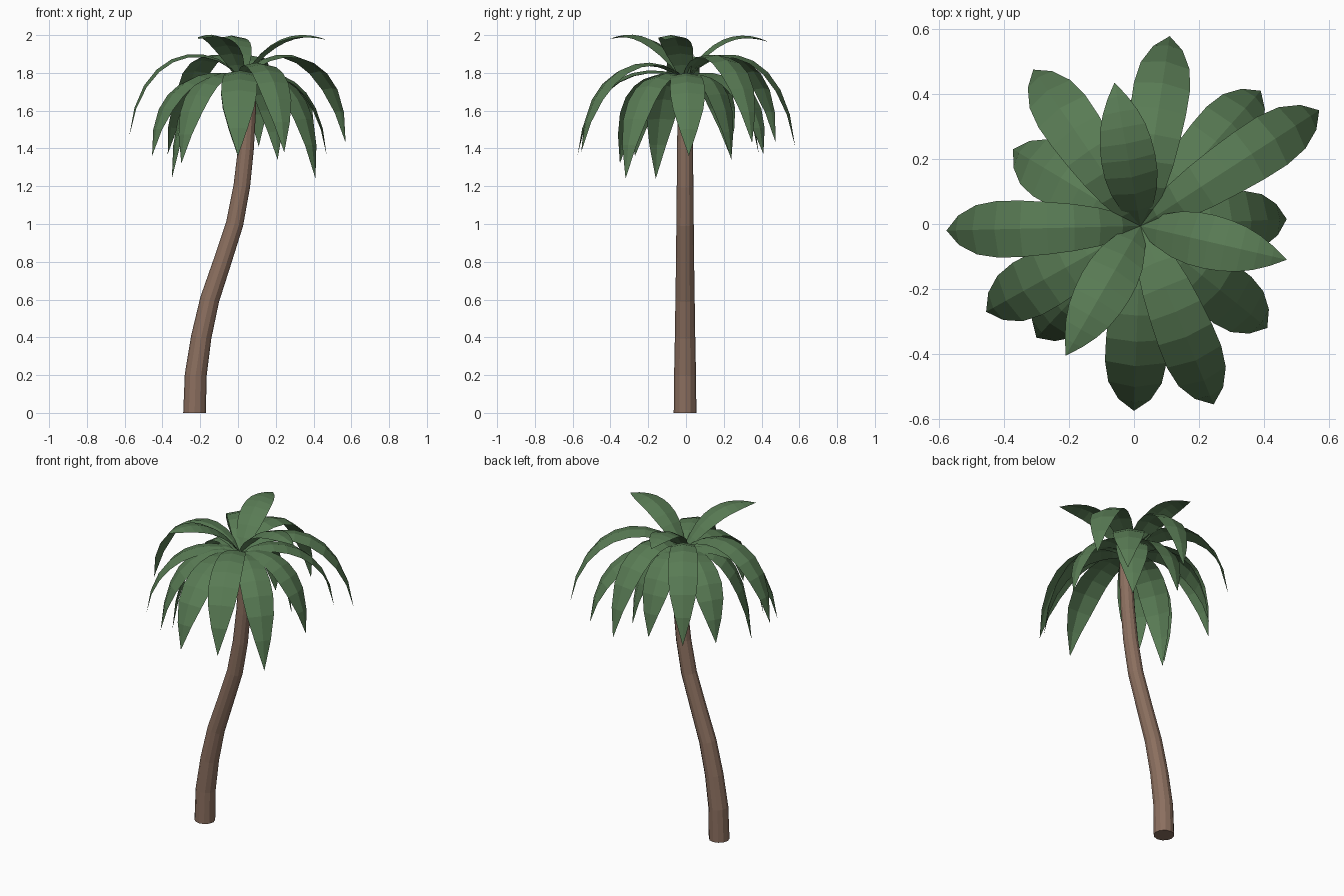
import bpy, math
from mathutils import Vector

if "Cube" in bpy.data.objects:
    bpy.data.objects.remove(bpy.data.objects["Cube"])


def material(name, rgb):
    m = bpy.data.materials.new(name)
    m.diffuse_color = (*rgb, 1)
    m.use_nodes = True
    m.node_tree.nodes["Principled BSDF"].inputs["Base Color"].default_value = m.diffuse_color
    return m


def mesh_object(name, verts, faces, mat):
    me = bpy.data.meshes.new(name)
    me.from_pydata(verts, [], faces)
    me.materials.append(mat)
    ob = bpy.data.objects.new(name, me)
    bpy.context.collection.objects.link(ob)
    return ob


BARK = material("bark", (0.26, 0.16, 0.115))
LEAF = material("leaf", (0.10, 0.20, 0.09))

# Trunk: S-curved tapering tube; rows are x, z, radius
PATH = [(-.23, 0, .06), (-.224, .2, .058), (-.195, .4, .054), (-.15, .6, .051),
        (-.083, .8, .048), (-.018, 1, .046), (.02, 1.2, .044), (.042, 1.4, .042),
        (.055, 1.6, .04), (.056, 1.74, .036)]
N = 12
verts, faces = [], []
for i, (x, z, r) in enumerate(PATH):
    a, b = PATH[max(i - 1, 0)], PATH[min(i + 1, len(PATH) - 1)]
    t = Vector((b[0] - a[0], 0, b[1] - a[1])).normalized()
    if i == 0:
        t = Vector((0, 0, 1))
    u = Vector((t.z, 0, -t.x))
    for k in range(N):
        ang = 2 * math.pi * k / N
        verts.append(Vector((x, -.005, z)) + u * r * math.cos(ang)
                     + Vector((0, r * math.sin(ang), 0)))
for i in range(len(PATH) - 1):
    for k in range(N):
        j = (k + 1) % N
        faces.append((i * N + k, i * N + j, (i + 1) * N + j, (i + 1) * N + k))
faces += [tuple(reversed(range(N))), tuple(range((len(PATH) - 1) * N, len(PATH) * N))]
mesh_object("trunk", verts, faces, BARK)

# Fronds: arched leaf strips with a slight central ridge, ending in a point
BROAD = [.02, .042, .062, .076, .085, .091, .092, .08, .048, 0]
POINTED = [.022, .05, .072, .082, .084, .08, .071, .054, .03, 0]
CROWN = Vector((.02, -.006, 1.765))


def frond(name, tip, arch, widths, pull, scale):
    tip = Vector(tip)
    d = Vector((tip.x - CROWN.x, tip.y - CROWN.y, 0))
    reach = d.length
    d.normalize()
    side = Vector((-d.y, d.x, 0))
    ctrl = [CROWN.copy(), CROWN + d * reach * pull[0], CROWN + d * reach * pull[1], tip]
    ctrl[1].z = ctrl[2].z = arch
    verts, faces = [], []
    n = len(widths) - 1
    for i, w in enumerate(widths):
        s = i / n
        q = 1 - s
        p = ctrl[0] * q**3 + ctrl[1] * 3 * q * q * s + ctrl[2] * 3 * q * s * s + ctrl[3] * s**3
        t = ((ctrl[1] - ctrl[0]) * q * q + (ctrl[2] - ctrl[1]) * 2 * q * s
             + (ctrl[3] - ctrl[2]) * s * s).normalized()
        w *= scale
        drop = t.cross(side) * w * .2
        if i == n:
            verts.append(p)
        else:
            verts += [p - side * w - drop, p, p + side * w - drop]
    for i in range(n - 1):
        a = 3 * i
        faces += [(a, a + 3, a + 4, a + 1), (a + 1, a + 4, a + 5, a + 2)]
    a = 3 * (n - 1)
    faces += [(a, a + 3, a + 1), (a + 1, a + 3, a + 2)]
    mesh_object(name, verts, faces, LEAF)


# tier: arch height, width profile, control reach, width scale, tip positions
TIERS = {
    "upper_frond": (2.025, POINTED, (.32, .72), 1,
                    [(-.06, .435, 1.965), (.47, -.11, 1.975), (-.21, -.405, 1.98)]),
    "middle_frond": (1.98, BROAD, (.22, .92), .95,
                     [(.57, .35, 1.43), (.11, .578, 1.41), (-.31, .475, 1.43),
                      (-.577, -.02, 1.46)]),
    "front_frond": (1.86, BROAD, (.22, .93), 1.03, [(0, -.575, 1.36)]),
    "side_frond": (1.92, BROAD, (.22, .92), .98, [(.245, -.555, 1.38)]),
    "lower_frond": (1.84, BROAD, (.22, .93), 1,
                    [(.39, .41, 1.37), (.47, .015, 1.36), (.41, -.32, 1.24),
                     (-.455, -.27, 1.36), (-.3, -.35, 1.32), (-.372, .23, 1.37),
                     (-.005, .385, 1.37), (-.35, -.16, 1.24), (.21, .24, 1.34)]),
}
for name, (arch, widths, pull, scale, tips) in TIERS.items():
    for i, tip in enumerate(tips):
        frond(f"{name}_{i + 1}", tip, arch, widths, pull, scale)
